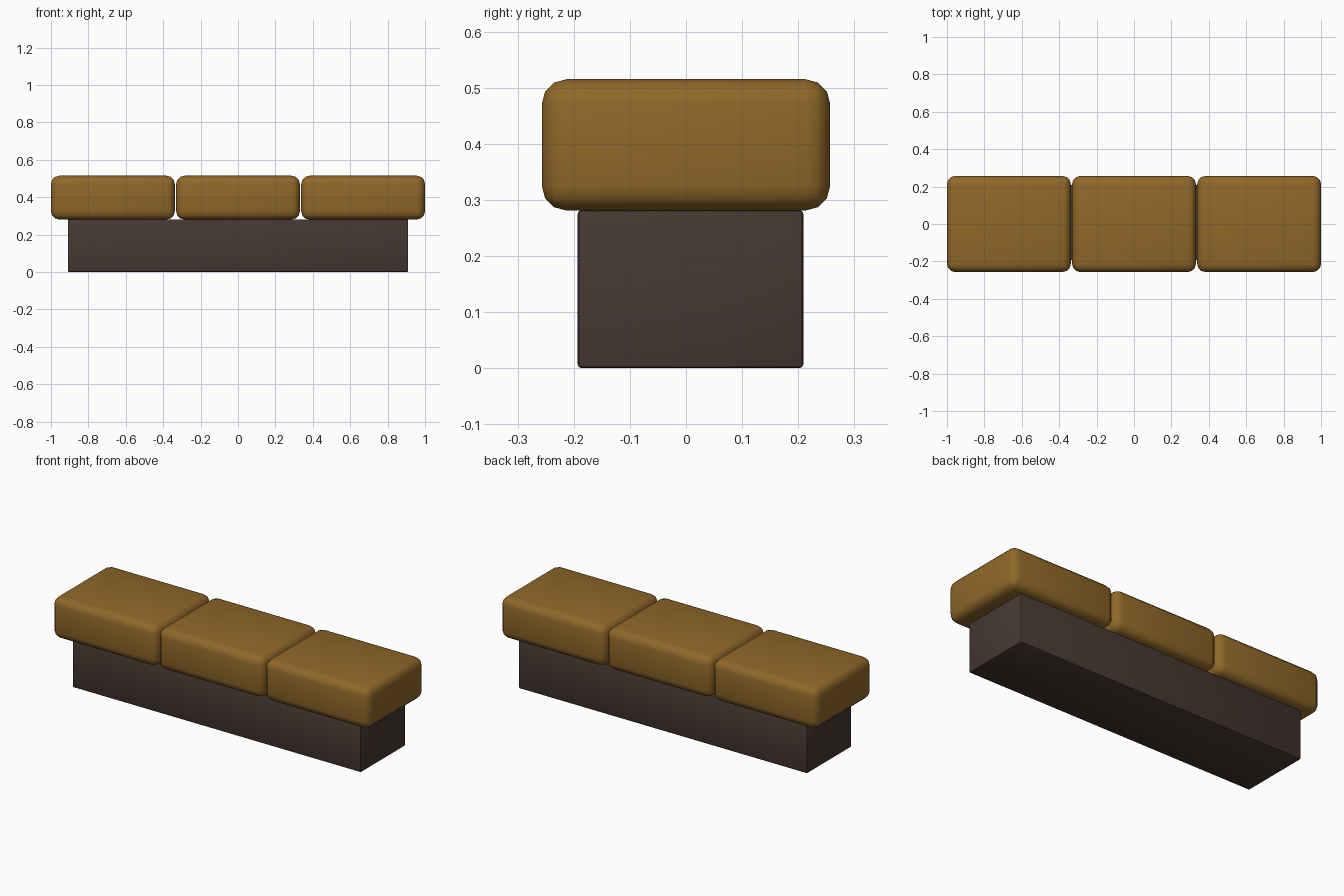
import bpy

if "Cube" in bpy.data.objects:
    bpy.data.objects.remove(bpy.data.objects["Cube"])


def material(name, rgb):
    m = bpy.data.materials.new(name)
    m.diffuse_color = (*rgb, 1)
    m.use_nodes = True
    m.node_tree.nodes["Principled BSDF"].inputs["Base Color"].default_value = m.diffuse_color
    return m


def rounded_box(name, lo, hi, radius, segments, mat):
    bpy.ops.mesh.primitive_cube_add(size=1, location=[(a + b) / 2 for a, b in zip(lo, hi)])
    ob = bpy.context.object
    ob.name = name
    ob.scale = [b - a for a, b in zip(lo, hi)]
    bpy.ops.object.transform_apply(location=False, rotation=False, scale=True)
    bev = ob.modifiers.new("rounding", "BEVEL")
    bev.width = radius
    bev.segments = segments
    bpy.ops.object.modifier_apply(modifier=bev.name)
    ob.data.materials.append(mat)
    bpy.ops.object.shade_smooth_by_angle(angle=0.7)
    return ob


tan = material("tan leather", (0.28, 0.138, 0.022))
dark = material("dark brown wood", (0.062, 0.040, 0.032))

# Plinth, set slightly toward the back
rounded_box("base", (-0.91, -0.193, 0), (0.91, 0.209, 0.282), 0.007, 2, dark)

# Three seat cushions in a row
for label, x in (("left", -0.669), ("middle", 0), ("right", 0.669)):
    rounded_box(label + "_cushion", (x - 0.331, -0.257, 0.281),
                (x + 0.331, 0.257, 0.515), 0.044, 3, tan)
